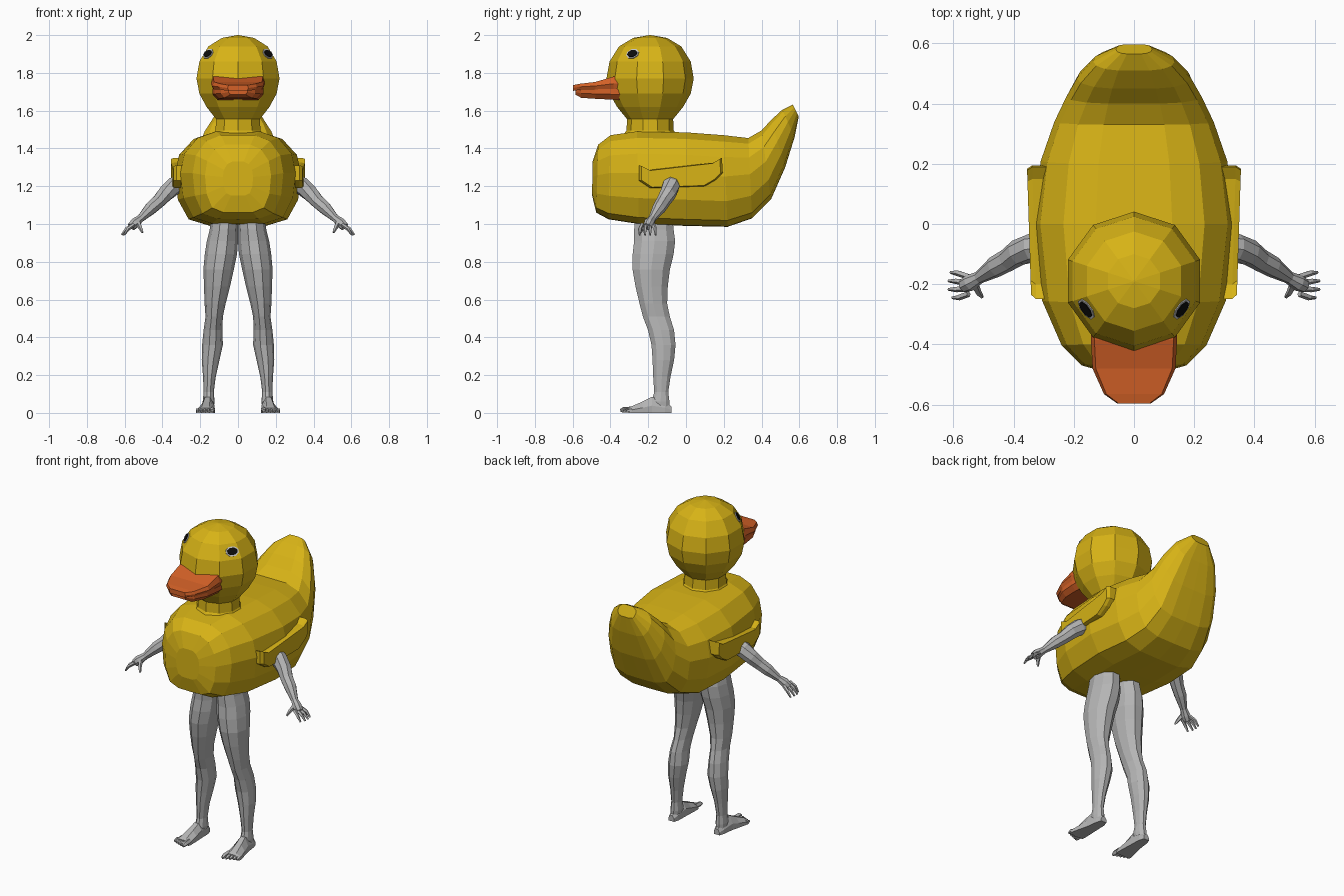
import bpy, bmesh, math
from mathutils import Vector


def material(name, rgb):
    m = bpy.data.materials.new(name)
    m.diffuse_color = (*rgb, 1)
    return m


YELLOW = material("duck yellow", (0.68, 0.45, 0.008))
ORANGE = material("bill orange", (0.66, 0.12, 0.02))
GREY = material("skin grey", (0.46, 0.46, 0.46))
BLACK = material("pupil black", (0.004, 0.004, 0.004))
WHITE = material("eye white", (0.6, 0.6, 0.6))


def finish(name, bm, mat, mirror=False):
    bmesh.ops.recalc_face_normals(bm, faces=bm.faces)
    me = bpy.data.meshes.new(name)
    bm.to_mesh(me)
    bm.free()
    me.materials.append(mat)
    ob = bpy.data.objects.new(name, me)
    bpy.context.collection.objects.link(ob)
    if mirror:
        mod = ob.modifiers.new("mirror", "MIRROR")
        mod.use_mirror_merge = False
    return ob


def add_loft(bm, rings):
    """Bridge equal-sized closed rings and cap both ends."""
    rows = [[bm.verts.new(p) for p in ring] for ring in rings]
    n = len(rows[0])
    for a, b in zip(rows, rows[1:]):
        for i in range(n):
            j = (i + 1) % n
            bm.faces.new((a[i], a[j], b[j], b[i]))
    bm.faces.new(rows[0])
    bm.faces.new(rows[-1])


def add_tube(bm, path, n=6):
    """Tapered tube through (x, y, z, radius) points."""
    pts = [Vector(p[:3]) for p in path]
    rings = []
    for i, p in enumerate(pts):
        d = (pts[min(i + 1, len(pts) - 1)] - pts[max(i - 1, 0)]).normalized()
        ref = Vector((0, 0, 1)) if abs(d.z) < 0.9 else Vector((0, 1, 0))
        u = d.cross(ref).normalized()
        v = u.cross(d)
        r = path[i][3]
        rings.append([p + r * (u * math.cos(2 * math.pi * k / n) + v * math.sin(2 * math.pi * k / n))
                      for k in range(n)])
    add_loft(bm, rings)


# Body: tilted cross-sections (top y, top z, bottom y, bottom z, half width)
half = [(0, 0), (0.45, 0.005), (0.78, 0.07), (0.95, 0.28), (1, 0.55),
        (0.93, 0.76), (0.7, 0.93), (0.38, 1), (0, 1)]
section = half + [(-u, v) for u, v in half[-2:0:-1]]
stations = [(-0.495, 1.33, -0.497, 1.15, 0.08), (-0.465, 1.42, -0.475, 1.06, 0.175),
            (-0.40, 1.47, -0.41, 1.025, 0.24), (-0.26, 1.49, -0.25, 1.0, 0.305),
            (0, 1.485, 0, 0.99, 0.335), (0.2, 1.47, 0.22, 0.985, 0.31),
            (0.33, 1.455, 0.35, 1.03, 0.265), (0.40, 1.495, 0.45, 1.13, 0.225),
            (0.45, 1.55, 0.525, 1.30, 0.19), (0.51, 1.605, 0.575, 1.46, 0.135),
            (0.565, 1.632, 0.597, 1.57, 0.06)]
bm = bmesh.new()
add_loft(bm, [[(u * w, yb + (yt - yb) * v, zb + (zt - zb) * v) for u, v in section]
              for yt, zt, yb, zb, w in stations])
finish("body", bm, YELLOW)

# Wings: bevelled plates on the flanks
outline = [(-0.25, 1.31), (-0.20, 1.285), (0.15, 1.325), (0.19, 1.35),
           (0.195, 1.27), (0.16, 1.235), (0.10, 1.20), (-0.19, 1.19), (-0.25, 1.23)]
bm = bmesh.new()
add_loft(bm, [[(x + 0.03 * (y + 0.25), 0.0 + y * s, 1.26 + (z - 1.26) * s) for y, z in outline]
              for x, s in ((0.24, 1.0), (0.325, 1.0), (0.342, 0.94))])
finish("wing", bm, YELLOW, True)

# Head and neck: ten-sided revolved profile (radius, height)
profile = [(0.15, 1.46), (0.125, 1.495), (0.122, 1.555), (0.175, 1.62), (0.215, 1.69),
           (0.231, 1.77), (0.215, 1.86), (0.165, 1.94), (0.09, 1.985), (0.004, 2.0)]
HEAD_Y = -0.19
bm = bmesh.new()
add_loft(bm, [[(r * math.cos(math.radians(90 + 36 * k)),
                HEAD_Y + r * math.sin(math.radians(90 + 36 * k)), z) for k in range(10)]
              for r, z in profile])
finish("head_and_neck", bm, YELLOW)


# Bill: upper and lower halves (y, half width, top z, bottom z)
def bill(name, rows, top, bottom):
    bm = bmesh.new()
    add_loft(bm, [[(-w * top, y, zt), (w * top, y, zt), (w, y, (zt + zb) / 2), (w * bottom, y, zb),
                   (-w * bottom, y, zb), (-w, y, (zt + zb) / 2)] for y, w, zt, zb in rows])
    finish(name, bm, ORANGE)


bill("upper_bill", [(-0.30, 0.14, 1.79, 1.70), (-0.385, 0.143, 1.78, 1.705), (-0.48, 0.138, 1.752, 1.71),
                    (-0.565, 0.10, 1.742, 1.71), (-0.597, 0.055, 1.735, 1.705)], 0.92, 0.9)
bill("lower_bill", [(-0.30, 0.135, 1.715, 1.655), (-0.385, 0.135, 1.715, 1.658), (-0.48, 0.125, 1.715, 1.663),
                    (-0.555, 0.09, 1.714, 1.668), (-0.585, 0.05, 1.712, 1.685)], 1.0, 0.8)

# Eyes: thin oval plates lying on the head facets
az, el = math.radians(-36), math.radians(32)
out = Vector((math.cos(az), math.sin(az), 0))
side = Vector((-math.sin(az), math.cos(az), 0))
normal = out * math.cos(el) + Vector((0, 0, math.sin(el)))
rise = normal.cross(side) * -1
if rise.z < 0:
    rise = -rise
centre = Vector((0, HEAD_Y, 1.90)) + out * 0.181 + side * 0.018
for name, mat, a, b, lift in (("eye_rim", WHITE, 0.040, 0.030, 0.004), ("pupil", BLACK, 0.032, 0.022, 0.007)):
    bm = bmesh.new()
    add_loft(bm, [[centre + normal * h + side * a * math.cos(math.pi * (k + 0.5) / 4)
                   + rise * b * math.sin(math.pi * (k + 0.5) / 4) for k in range(8)]
                  for h in (lift - 0.006, lift)])
    finish(name, bm, mat, True)

# Arms with hands
bm = bmesh.new()
add_tube(bm, [(0.27, -0.07, 1.235, 0.045), (0.34, -0.08, 1.20, 0.048), (0.385, -0.095, 1.16, 0.044),
              (0.42, -0.12, 1.12, 0.038), (0.46, -0.142, 1.085, 0.036), (0.515, -0.178, 1.03, 0.021),
              (0.545, -0.195, 1.005, 0.028), (0.565, -0.205, 0.985, 0.024)], 8)
for i in range(4):
    y = -0.175 - 0.019 * i
    reach = (0.9, 1.0, 1.0, 0.8)[i]
    add_tube(bm, [(0.55, y, 0.998, 0.011), (0.55 + 0.04 * reach, y + 0.012 - 0.008 * i, 0.974, 0.010),
                  (0.55 + 0.066 * reach, y + 0.014 - 0.009 * i, 0.942, 0.005)], 5)
add_tube(bm, [(0.53, -0.20, 1.01, 0.014), (0.517, -0.228, 0.98, 0.011), (0.505, -0.242, 0.955, 0.006)], 5)
finish("arm", bm, GREY, True)

# Legs: oval sections (z, inner x, outer x, front y, back y)
leg = [(1.06, 0.0, 0.14, -0.27, -0.07), (0.97, 0.0, 0.15, -0.28, -0.06), (0.91, 0.0, 0.165, -0.28, -0.052),
       (0.84, 0.005, 0.176, -0.288, -0.06), (0.76, 0.022, 0.183, -0.288, -0.08), (0.67, 0.042, 0.18, -0.272, -0.092),
       (0.58, 0.065, 0.177, -0.25, -0.096), (0.51, 0.08, 0.172, -0.232, -0.082), (0.44, 0.083, 0.182, -0.205, -0.06),
       (0.36, 0.08, 0.19, -0.186, -0.052), (0.28, 0.098, 0.192, -0.18, -0.06), (0.19, 0.118, 0.185, -0.176, -0.08),
       (0.11, 0.128, 0.182, -0.17, -0.092), (0.06, 0.124, 0.187, -0.185, -0.085), (0.012, 0.13, 0.184, -0.175, -0.085)]
bm = bmesh.new()
add_loft(bm, [[((a + b) / 2 + (b - a) / 2 * math.cos(math.pi * k / 5),
                (f + r) / 2 + (r - f) / 2 * math.sin(math.pi * k / 5), z) for k in range(10)]
              for z, a, b, f, r in leg])
finish("leg", bm, GREY, True)

# Feet: sole lofted from heel to ball (y, inner x, outer x, height), then toes
bm = bmesh.new()
add_loft(bm, [[(a, y, 0), (b, y, 0), (b, y, h * 0.45), (b - 0.3 * (b - a), y, h),
               (a + 0.3 * (b - a), y, h), (a, y, h * 0.55)]
              for y, a, b, h in ((-0.078, 0.138, 0.176, 0.035), (-0.11, 0.128, 0.186, 0.06),
                                 (-0.18, 0.126, 0.195, 0.085), (-0.23, 0.124, 0.208, 0.06),
                                 (-0.29, 0.122, 0.222, 0.034), (-0.305, 0.126, 0.22, 0.026))])
for i in range(5):
    x = 0.136 + 0.0195 * i
    r = 0.015 if i == 0 else 0.011
    tip = -0.348 + 0.008 * i
    add_tube(bm, [(x, -0.285, r + 0.004, r), (x, tip + 0.018, r + 0.002, r), (x, tip, r * 0.8, r * 0.55)], 5)
finish("foot", bm, GREY, True)
